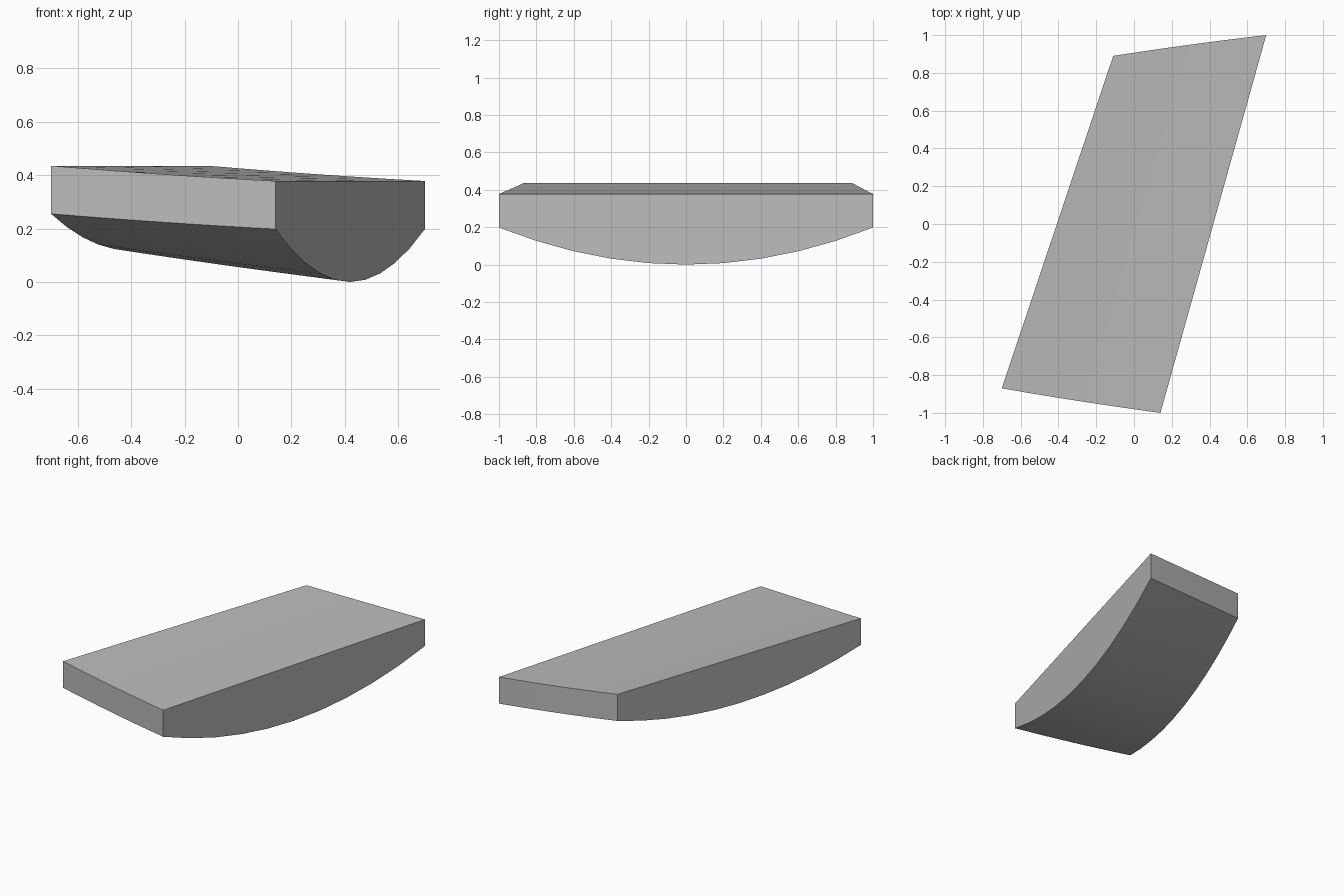
import bpy
import bmesh
import math
from mathutils import Vector

cube = bpy.data.objects.get("Cube")
if cube:
    bpy.data.objects.remove(cube)

# One plain grey for the whole block
grey = bpy.data.materials.new("plain grey")
grey.use_nodes = True
grey.diffuse_color = (0.5, 0.5, 0.5, 1)
grey.node_tree.nodes["Principled BSDF"].inputs["Base Color"].default_value = (0.5, 0.5, 0.5, 1)

# Corners of the sloping top
FRONT_LEFT = Vector((-0.70, -0.87, 0.435))
FRONT_RIGHT = Vector((0.14, -1.0, 0.378))
BACK_LEFT = Vector((-0.11, 0.89, 0.435))
BACK_RIGHT = Vector((0.70, 1.0, 0.378))
EDGE = 0.18                # height of the end faces
SAG_LEFT, SAG_RIGHT = 0.137, 0.198
ARC_STEPS, SECTIONS = 10, 8


def section(v):
    """Lengthwise outline at fraction v from left to right."""
    bulge = 4 * v * (1 - v)
    front = FRONT_LEFT.lerp(FRONT_RIGHT, v) + bulge * Vector((0, -0.004, -0.003))
    back = BACK_LEFT.lerp(BACK_RIGHT, v) + bulge * Vector((0, 0.004, -0.003))
    sag = SAG_LEFT + (SAG_RIGHT - SAG_LEFT) * v
    points = [back, front]
    for i in range(ARC_STEPS + 1):
        t = i / ARC_STEPS
        points.append(front.lerp(back, t) - Vector((0, 0, EDGE + sag * 4 * t * (1 - t))))
    return points


# Curved block: outlines joined from left to right, capped by the side faces
bm = bmesh.new()
rings = [[bm.verts.new(p) for p in section(i / SECTIONS)] for i in range(SECTIONS + 1)]
for a, b in zip(rings, rings[1:]):
    for j in range(len(a)):
        k = (j + 1) % len(a)
        bm.faces.new((a[j], a[k], b[k], b[j]))
bm.faces.new(rings[0])
bm.faces.new(rings[-1])
bmesh.ops.recalc_face_normals(bm, faces=bm.faces)

mesh = bpy.data.meshes.new("curved_block")
bm.to_mesh(mesh)
bm.free()
mesh.materials.append(grey)
block = bpy.data.objects.new("curved_block", mesh)
bpy.context.collection.objects.link(block)

bpy.ops.object.select_all(action="DESELECT")
block.select_set(True)
bpy.context.view_layer.objects.active = block
bpy.ops.object.shade_smooth_by_angle(angle=math.radians(30))
